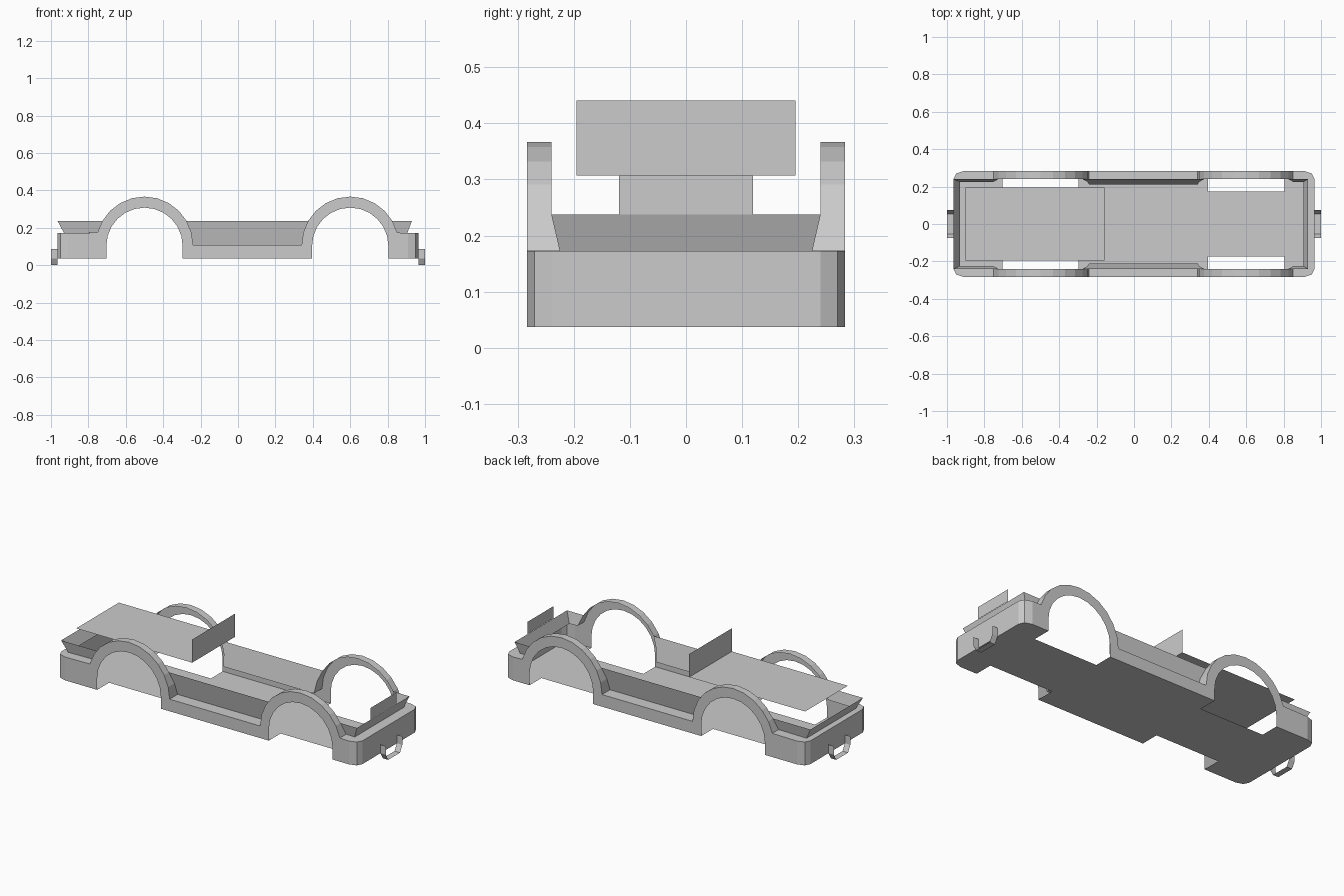
import bpy, bmesh
from math import sin, cos, radians

if "Cube" in bpy.data.objects:
    bpy.data.objects.remove(bpy.data.objects["Cube"])

Z0, ZL, ZT = 0.037, 0.172, 0.237      # floor, bumper ledge, rim top
Y = 0.283                             # half width
WHEELS = (-0.5, 0.6)
R_OUT, R_IN, ZC, ZI = 0.26, 0.204, 0.107, 0.104


def make(name, polys, mirror_y=True):
    """Build an object from point polygons, mirrored across y when asked."""
    bm = bmesh.new()
    for poly in polys:
        pts = [p for i, p in enumerate(poly) if p != poly[i - 1]]
        bm.faces.new([bm.verts.new(p) for p in pts])
    bmesh.ops.remove_doubles(bm, verts=bm.verts, dist=1e-4)
    bmesh.ops.recalc_face_normals(bm, faces=bm.faces)
    me = bpy.data.meshes.new(name)
    bm.to_mesh(me)
    bm.free()
    ob = bpy.data.objects.new(name, me)
    bpy.context.collection.objects.link(ob)
    if mirror_y:
        mod = ob.modifiers.new("mirror", "MIRROR")
        mod.use_axis = (False, True, False)
        mod.use_clip = True
    return ob


def arc(cx, cz, r, start, end):
    step = 15 if end > start else -15
    return [(cx + r * cos(radians(a)), cz + r * sin(radians(a)))
            for a in range(start, end + step, step)]


def rim_y(z):
    """Inner edge of the ledge, following the outward lean of the rim."""
    return min(0.24, 0.21 + 0.03 * (z - ZC) / (ZT - ZC))


# Rounded bumper corner, from the end centre to the side
CORNER = [(0.965, 0), (0.965, 0.24), (0.95, 0.27), (0.91, Y)]
rear = [(-x, y) for x, y in CORNER]
front = CORNER[::-1]

# Side silhouette: arches rising from the sill and bumper ledges
top = arc(WHEELS[0], ZC, R_OUT, 165, 0) + arc(WHEELS[1], ZC, R_OUT, 180, 15)
wells = []
for cx in reversed(WHEELS):
    wells += [(cx + R_IN, Z0)] + arc(cx, ZI, R_IN, 0, 180) + [(cx - R_IN, Z0)]
side = [(-0.91, Z0), (-0.91, ZL)] + top + [(0.91, ZL), (0.91, Z0)] + wells
shell = [[(x, Y, z) for x, z in side]]

# Bumper walls round the ends
for line in (rear, front):
    for (xa, ya), (xb, yb) in zip(line, line[1:]):
        shell.append([(xa, ya, Z0), (xb, yb, Z0), (xb, yb, ZL), (xa, ya, ZL)])

# Ledge running along bumpers, arches and sill
yl = rim_y(ZL)
pairs = [((x, y, ZL), (-0.93, yl if y else 0, ZL)) for x, y in rear]
pairs += [((x, Y, z), (x, rim_y(z), z)) for x, z in top]
pairs += [((x, y, ZL), (0.905, yl if y else 0, ZL)) for x, y in front]
for (oa, ia), (ob_, ib) in zip(pairs, pairs[1:]):
    shell.append([oa, ob_, ib, ia])
make("body_shell", shell)


# Leaning rim, stopping against the arches
def on_rim(pts):
    return [(x, rim_y(z), z) for x, z in pts]


rim = [
    on_rim(arc(WHEELS[0], ZC, R_OUT, 30, 0) + arc(WHEELS[1], ZC, R_OUT, 180, 150)),
    on_rim([(-0.93, ZL), (-0.965, ZT)] + arc(WHEELS[0], ZC, R_OUT, 150, 165)),
    on_rim([(0.905, ZL), (0.93, ZT)] + arc(WHEELS[1], ZC, R_OUT, 30, 15)),
]
for xa, xb in ((-0.93, -0.965), (0.905, 0.93)):
    rim.append([(xa, 0, ZL), (xa, yl, ZL), (xb, 0.24, ZT), (xb, 0, ZT)])
make("leaning_rim", rim)

# Floor with wheel cutouts
outline = list(rear)
for cx in WHEELS:
    a, b = cx - R_IN, cx + R_IN
    outline += [(a, Y), (a, 0.175), (b, 0.175), (b, Y)]
outline += front
make("floor", [[(x, y, Z0) for x, y in outline]])

# Raised deck with its upright panel, and the small upright panel in front
xr, xd, w, zd = -0.9, -0.157, 0.195, 0.307
make("raised_deck", [[(xr, -w, zd), (xd, -w, zd), (xd, w, zd), (xr, w, zd)]], False)


def upright(name, x, w, za, zb):
    make(name, [[(x, -w, za), (x, w, za), (x, w, zb), (x, -w, zb)]], False)


upright("deck_upright", xd, w, zd, 0.441)
upright("front_upright", 0.932, 0.119, ZT, zd)

# Ribbon-like tow loops at both ends
LOOP = [(0, 0.002), (0.054, 0.002), (0.075, Z0), (0.075, 0.087)]
LOOP[0:2] = [(0, 0), (0.054, 0)]
for name, s in (("rear_tow_loop", -1), ("front_tow_loop", 1)):
    make(name, [[(s * 0.965, ya, za), (s, ya, za), (s, yb, zb), (s * 0.965, yb, zb)]
                for (ya, za), (yb, zb) in zip(LOOP, LOOP[1:])])
